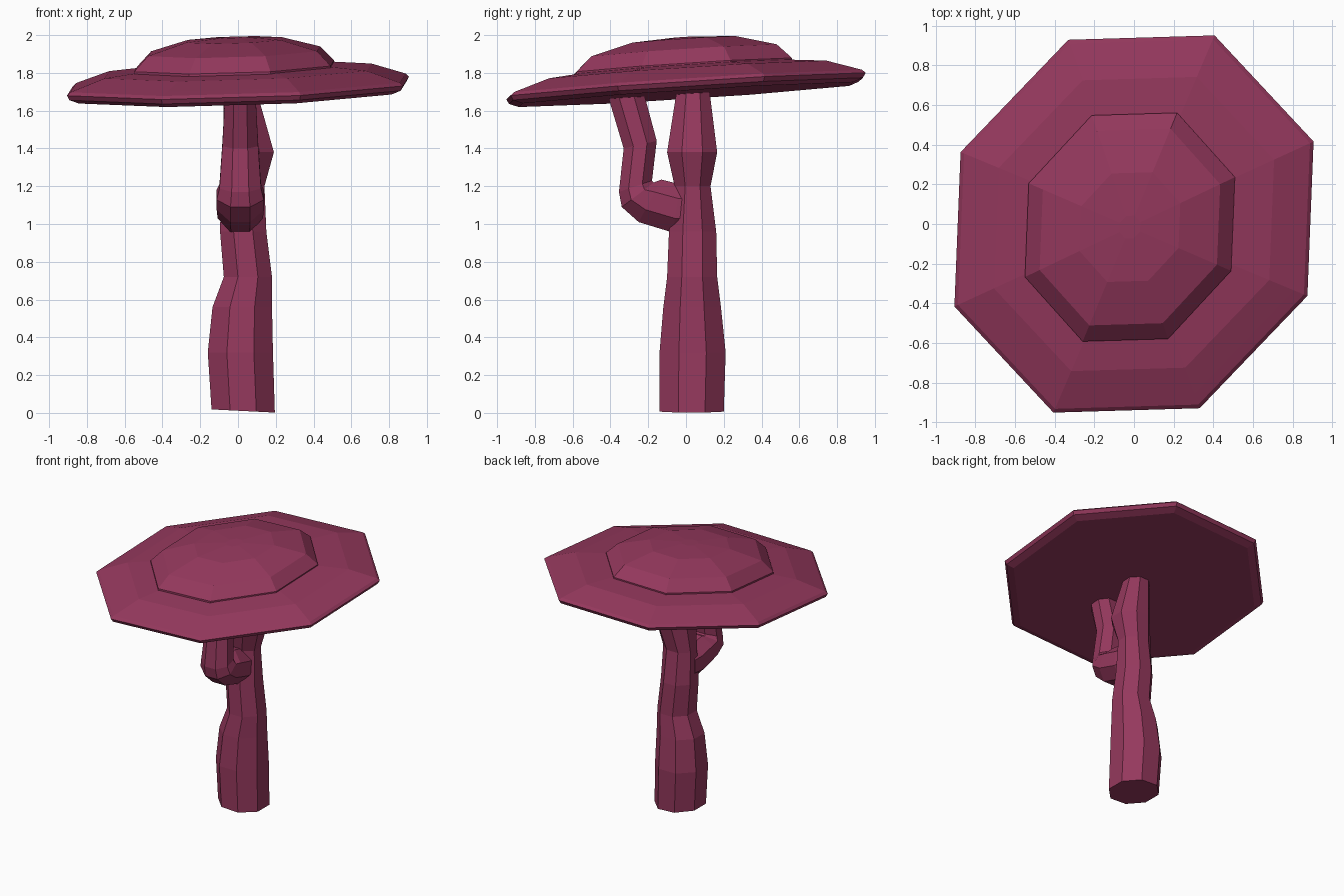
import bpy
import bmesh
from math import cos, sin, pi
from mathutils import Vector

SIDES = 8

cube = bpy.data.objects.get("Cube")
if cube:
    bpy.data.objects.remove(cube)

# Single plum colour
plum = bpy.data.materials.new("plum")
plum.use_nodes = True
colour = (0.30, 0.04, 0.11, 1)
plum.diffuse_color = colour
bsdf = plum.node_tree.nodes["Principled BSDF"]
bsdf.inputs["Base Color"].default_value = colour
bsdf.inputs["Roughness"].default_value = 0.8


def octagon(centre, u, v):
    """Ring whose flats lie at the tips of the half-width vectors u and v."""
    points = []
    for i in range(SIDES):
        a = (i + 0.5) * 2 * pi / SIDES
        points.append(centre + (u * cos(a) + v * sin(a)) / cos(pi / SIDES))
    return points


def loft(name, rings):
    """Skin a list of rings and cap both ends."""
    bm = bmesh.new()
    loops = [[bm.verts.new(p) for p in ring] for ring in rings]
    for low, high in zip(loops, loops[1:]):
        for i in range(SIDES):
            j = (i + 1) % SIDES
            bm.faces.new((low[i], low[j], high[j], high[i]))
    bm.faces.new(loops[0][::-1])
    bm.faces.new(loops[-1])
    bmesh.ops.recalc_face_normals(bm, faces=bm.faces)
    mesh = bpy.data.meshes.new(name)
    bm.to_mesh(mesh)
    bm.free()
    mesh.materials.append(plum)
    obj = bpy.data.objects.new(name, mesh)
    bpy.context.collection.objects.link(obj)


def cap(name, half_x, half_y, offset, profile):
    """Tilted, slightly skewed octagonal cap from (scale, height) pairs."""
    rings = []
    for scale, height in profile:
        ring = []
        for p in octagon(Vector(offset), Vector((half_x * scale, 0, 0)),
                         Vector((0, half_y * scale, 0))):
            x, y = p.x + 0.04 * p.y, p.y + 0.03 * p.x
            ring.append(Vector((x, y, 1.73 + 0.027 * x + 0.063 * y + height)))
        rings.append(ring)
    loft(name, rings)


# Wide lower cap with a rounded rim
cap("cap_brim", 0.89, 0.94, (0, 0, 0),
    [(0.6, -0.043), (0.93, -0.045), (0.985, -0.025), (1, 0),
     (0.98, 0.017), (0.92, 0.036), (0.78, 0.08), (0.57, 0.1)])

# Raised dome on top
cap("cap_dome", 0.52, 0.57, (-0.02, -0.015, 0),
    [(1, 0.08), (1, 0.108), (0.86, 0.186), (0.48, 0.246), (0.1, 0.26)])

# Crooked trunk: height, x range, y range
trunk = [
    (0.01, -0.14, 0.195, -0.14, 0.20),
    (0.32, -0.16, 0.185, -0.14, 0.21),
    (0.56, -0.135, 0.18, -0.12, 0.185),
    (0.72, -0.075, 0.18, -0.10, 0.165),
    (0.96, -0.095, 0.15, -0.09, 0.16),
    (1.20, -0.09, 0.14, -0.06, 0.13),
    (1.38, -0.07, 0.19, -0.10, 0.165),
    (1.70, -0.08, 0.10, -0.05, 0.125),
]
rings = []
for z, x0, x1, y0, y1 in trunk:
    rings.append(octagon(Vector(((x0 + x1) / 2, (y0 + y1) / 2, z)),
                         Vector(((x1 - x0) / 2, 0, 0)),
                         Vector((0, (y1 - y0) / 2, 0))))
# Slightly uneven foot
for p in rings[0]:
    p.z -= 0.05 * (p.x - 0.03)
loft("trunk", rings)

# Bent front branch: outer (y, z), inner (y, z), half width
branch = [
    ((0.03, 0.96), (0.03, 1.20), 0.11),
    ((-0.07, 0.955), (-0.03, 1.21), 0.12),
    ((-0.25, 1.01), (-0.13, 1.235), 0.125),
    ((-0.34, 1.09), (-0.17, 1.22), 0.125),
    ((-0.355, 1.17), (-0.18, 1.23), 0.11),
    ((-0.33, 1.40), (-0.155, 1.44), 0.095),
    ((-0.42, 1.70), (-0.225, 1.70), 0.08),
]
rings = []
for outer, inner, half in branch:
    a, b = Vector((0.012, *outer)), Vector((0.012, *inner))
    rings.append(octagon((a + b) / 2, Vector((half, 0, 0)), (b - a) / 2))
loft("branch", rings)
